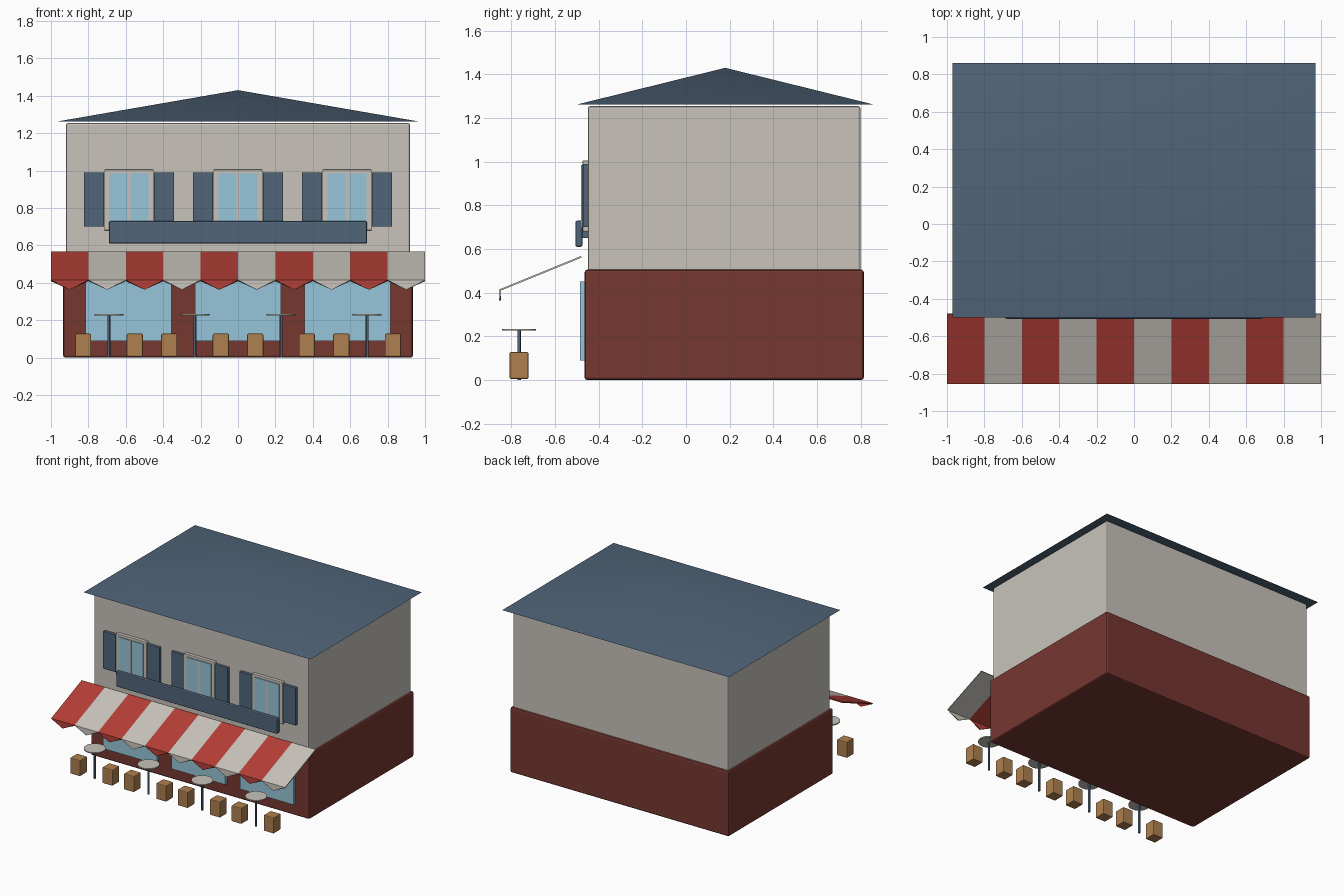
import bpy, bmesh
from mathutils import Vector

if "Cube" in bpy.data.objects:
    bpy.data.objects.remove(bpy.data.objects["Cube"])


def material(name, rgb):
    m = bpy.data.materials.new(name)
    m.use_nodes = True
    colour = (*rgb, 1)
    m.diffuse_color = colour
    m.node_tree.nodes["Principled BSDF"].inputs["Base Color"].default_value = colour
    return m


CREAM = material("cream plaster", (0.58, 0.55, 0.50))
BRICK = material("dark red paint", (0.18, 0.038, 0.03))
RED = material("awning red", (0.45, 0.048, 0.037))
SLATE = material("slate blue", (0.08, 0.128, 0.19))
GLASS = material("pale blue glass", (0.31, 0.56, 0.70))
WOOD = material("light wood", (0.42, 0.215, 0.078))


def finish(name, bm, mats):
    bmesh.ops.recalc_face_normals(bm, faces=bm.faces)
    me = bpy.data.meshes.new(name)
    bm.to_mesh(me)
    bm.free()
    for m in mats:
        me.materials.append(m)
    ob = bpy.data.objects.new(name, me)
    bpy.context.collection.objects.link(ob)
    return ob


def box(name, x, y, z, mat, bevel=0.0):
    """Box from (min, max) ranges, with optional bevelled edges."""
    bm = bmesh.new()
    bmesh.ops.create_cube(bm, size=1)
    for v in bm.verts:
        v.co = Vector([(r[0] + r[1]) / 2 + c * (r[1] - r[0])
                       for r, c in zip((x, y, z), v.co)])
    ob = finish(name, bm, [mat])
    if bevel:
        mod = ob.modifiers.new("Bevel", "BEVEL")
        mod.width = bevel
        mod.segments = 2
    return ob


def cylinder(name, centre, radius, height, mat, sides=24):
    bpy.ops.mesh.primitive_cylinder_add(vertices=sides, radius=radius,
                                        depth=height, location=centre)
    ob = bpy.context.object
    ob.name = name
    ob.data.materials.append(mat)
    bpy.ops.object.shade_smooth_by_angle()
    return ob


def around(centre, half):
    return (centre - half, centre + half)


# Walls
box("ground_floor", (-0.935, 0.935), (-0.465, 0.815), (0, 0.505), BRICK, 0.012)
box("upper_floor", (-0.92, 0.92), (-0.45, 0.80), (0.02, 1.255), CREAM, 0.012)

# Low hipped roof rising to a single point
bm = bmesh.new()
base = [bm.verts.new((x, y, 1.262)) for x, y in
        ((-0.97, -0.5), (0.97, -0.5), (0.97, 0.86), (-0.97, 0.86))]
apex = bm.verts.new((0, 0.18, 1.43))
bm.faces.new(base)
for i in range(4):
    bm.faces.new((base[i], base[(i + 1) % 4], apex))
roof = finish("roof", bm, [SLATE])
bpy.ops.object.select_all(action="DESELECT")
roof.select_set(True)
bpy.context.view_layer.objects.active = roof
bpy.ops.object.shade_smooth_by_angle()

# Upstairs windows with two panes and a pair of shutters
for side, cx in (("right", -0.583), ("middle", 0), ("left", 0.583)):
    box(f"{side}_window_frame", around(cx, 0.132), (-0.474, -0.445),
        (0.68, 1.005), CREAM, 0.004)
    for s in (-1, 1):
        box(f"{side}_window_pane", around(cx + s * 0.056, 0.049),
            (-0.48, -0.47), (0.70, 0.985), GLASS)
        box(f"{side}_window_shutter", around(cx + s * 0.187, 0.054),
            (-0.472, -0.445), (0.70, 0.99), SLATE, 0.003)
    box(f"{side}_window_mullion", around(cx, 0.007), (-0.482, -0.47),
        (0.70, 0.985), CREAM)

# Blank sign board
box("sign_board", (-0.69, 0.69), (-0.507, -0.475), (0.61, 0.73), SLATE, 0.008)
box("sign_bracket", (-0.6, 0.6), (-0.48, -0.445), (0.65, 0.69), SLATE)

# Shop windows
for side, cx in (("right", -0.585), ("middle", 0), ("left", 0.585)):
    box(f"{side}_shop_window", around(cx, 0.23), (-0.485, -0.46),
        (0.09, 0.45), GLASS)

# Striped awning: sloping panels, each with a pointed hanging flap
bm = bmesh.new()
back_y, back_z, front_y, front_z, tip_z = -0.48, 0.564, -0.852, 0.412, 0.363
for i in range(10):
    x0, x1 = -1 + i * 0.2, -0.8 + i * 0.2
    a = bm.verts.new((x0, back_y, back_z))
    b = bm.verts.new((x1, back_y, back_z))
    c = bm.verts.new((x1, front_y, front_z))
    d = bm.verts.new((x0, front_y, front_z))
    tip = bm.verts.new(((x0 + x1) / 2, front_y, tip_z))
    for face in (bm.faces.new((d, c, b, a)), bm.faces.new((d, tip, c))):
        face.material_index = i % 2
awning = finish("awning", bm, [RED, CREAM])
mod = awning.modifiers.new("Thickness", "SOLIDIFY")
mod.thickness = 0.008
mod.offset = 0

# Pavement tables, each with two wooden stools
for i in range(4):
    cx, cy = -0.69 + i * 0.46, -0.765
    cylinder("table_top", (cx, cy, 0.23), 0.077, 0.008, CREAM)
    cylinder("table_leg", (cx, cy, 0.114), 0.008, 0.228, SLATE, 12)
    for s in (-1, 1):
        box("stool", around(cx + s * 0.138, 0.043), around(cy, 0.043),
            (0.005, 0.128), WOOD, 0.006)
